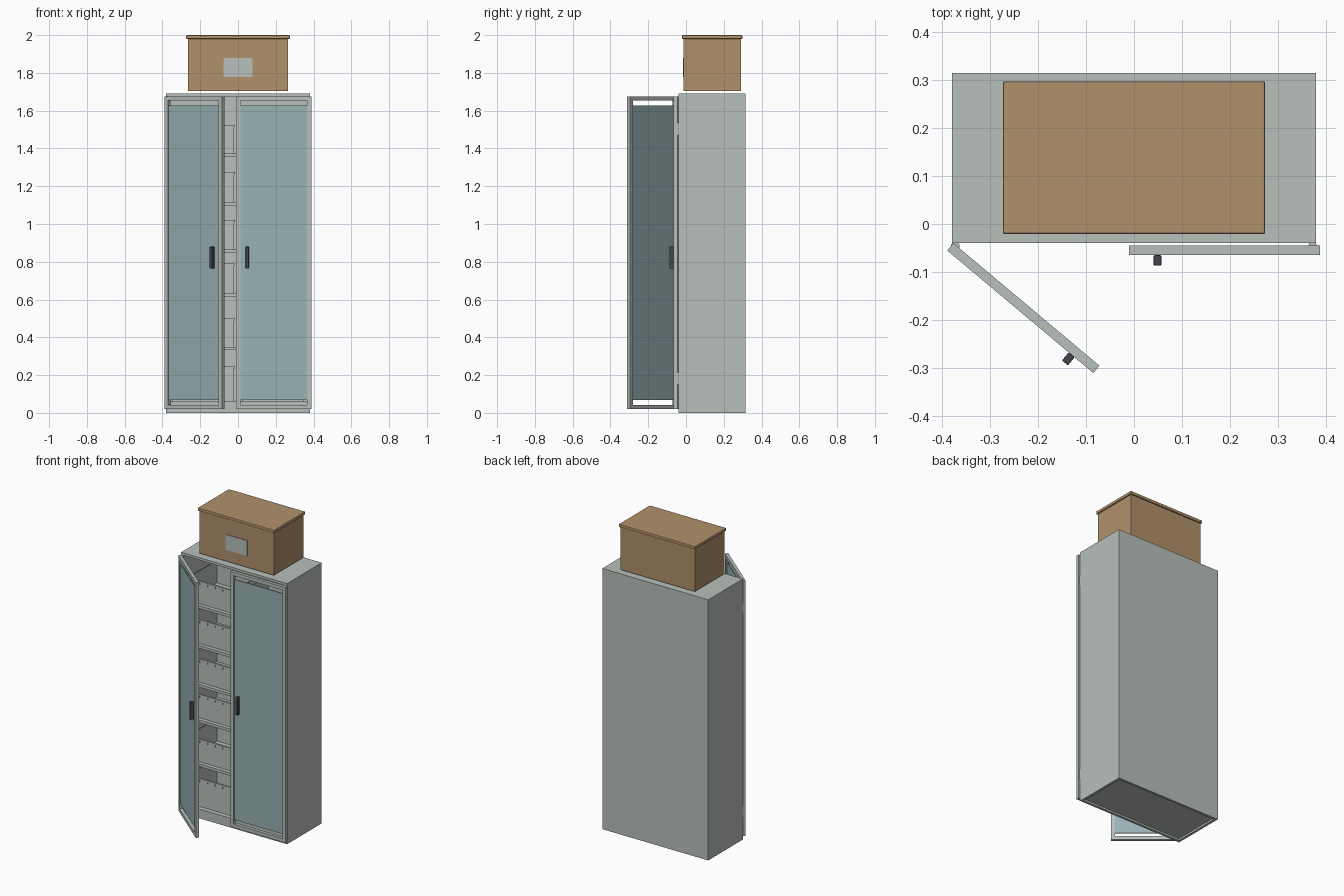
import bpy, math
from mathutils import Matrix, Vector

old = bpy.data.objects.get("Cube")
if old:
    bpy.data.objects.remove(old, do_unlink=True)


def material(name, rgb):
    m = bpy.data.materials.new(name)
    m.use_nodes = True
    m.diffuse_color = (*rgb, 1)
    m.node_tree.nodes["Principled BSDF"].inputs["Base Color"].default_value = (*rgb, 1)
    return m


GREY = material("pale grey metal", (0.48, 0.525, 0.497))
GLASS = material("teal glass", (0.314, 0.445, 0.456))
BROWN = material("cardboard brown", (0.434, 0.283, 0.147))
DARK = material("dark handle", (0.055, 0.062, 0.075))


def box(name, x, y, z, mat, bevel=0, parent=None):
    """Block spanning the given (min, max) ranges."""
    bpy.ops.mesh.primitive_cube_add(size=1)
    o = bpy.context.object
    o.name = name
    size = [b - a for a, b in (x, y, z)]
    mid = Vector([(a + b) / 2 for a, b in (x, y, z)])
    o.data.transform(Matrix.Translation(mid) @ Matrix.Diagonal((*size, 1)))
    o.data.materials.append(mat)
    if bevel:
        mod = o.modifiers.new("Bevel", "BEVEL")
        mod.width = bevel
        mod.segments = 2
    o.parent = parent
    return o


# Cabinet carcass
W, FRONT, BACK, TOP, T = 0.38, -0.04, 0.315, 1.69, 0.016
for side, s in (("left", 1), ("right", -1)):
    box(f"side_panel_{side}", sorted((s * W, s * (W - T))), (FRONT, BACK), (0, TOP), GREY)
inner = (-W + T, W - T)
box("top_panel", inner, (FRONT, BACK), (TOP - T, TOP), GREY)
box("back_panel", inner, (BACK - T, BACK), (0, TOP - T), GREY)
box("floor_panel", inner, (FRONT + T, BACK - T), (0.012, 0.06), GREY)
box("base_rail", inner, (FRONT, FRONT + T), (0, 0.06), GREY)


def bin_box(name, x0, x1, z0, z1):
    """Open storage bin with a rim and short ribs along the front."""
    y0, y1, t = -0.01, 0.28, 0.006
    box(name + "_floor", (x0, x1), (y0, y1), (z0, z0 + t), GREY)
    for i, y in enumerate((y0, y1 - t)):
        box(f"{name}_wall_{i}", (x0, x1), (y, y + t), (z0 + t, z1), GREY)
    for i, x in enumerate((x0, x1 - t)):
        box(f"{name}_end_{i}", (x, x + t), (y0 + t, y1 - t), (z0 + t, z1), GREY)
    box(name + "_rim", (x0 - t, x1 + t), (y0 - t, y0), (z1 - 0.01, z1), GREY)
    for i in range(6):
        x = x0 + (x1 - x0) * (i + 0.5) / 6
        box(f"{name}_rib_{i}", (x - 0.003, x + 0.003), (y0 - 0.004, y0),
            (z1 - 0.025, z1 - 0.01), GREY)


# Shelves, each holding a pair of bins
levels = [0.06, 0.35, 0.635, 0.865, 1.117, 1.375]
bin_tops = [0.245, 0.50, 0.79, 1.02, 1.275, 1.525]
for i, (level, top) in enumerate(zip(levels, bin_tops)):
    if i:
        box(f"shelf_{i}", inner, (FRONT + 0.005, BACK - T), (level - 0.018, level), GREY)
    bin_box(f"right_bin_{i}", -0.35, -0.021, level, top)
    bin_box(f"left_bin_{i}", 0.021, 0.35, level, top)


def door(side, s, location, angle):
    """Framed glass door whose origin is its rear hinge corner."""
    length, depth, z0, z1 = 0.398, 0.02, 0.02, 1.675
    stile, rail = 0.024, 0.022
    hinge = bpy.data.objects.new(f"{side}_door_pivot", None)
    bpy.context.collection.objects.link(hinge)
    hinge.location = location
    hinge.rotation_euler.z = angle
    hinge.hide_render = True

    def part(name, a, b, y, z, mat, bevel=0):
        box(f"{side}_door_{name}", sorted((-s * a, -s * b)), y, z, mat, bevel, hinge)

    y = (-depth, 0)
    part("hinge_stile", 0, stile, y, (z0, z1), GREY)
    part("free_stile", length - stile, length, y, (z0, z1), GREY)
    part("bottom_rail", stile, length - stile, y, (z0, z0 + rail), GREY)
    part("top_rail", stile, length - stile, y, (z1 - rail, z1), GREY)
    # Pane stops short of the rails, leaving a slot above and below
    part("glass", stile, length - stile, (-0.013, -0.007), (0.068, 1.627), GLASS)
    part("handle", 0.331, 0.347, (-depth - 0.022, -depth), (0.765, 0.88), DARK, 0.002)


door("left", 1, (0.388, -0.045, 0), 0)
door("right", -1, (-0.377, -0.04, 0), math.radians(-40))

# Hinge knuckles
for side, s in (("left", 1), ("right", -1)):
    for level, z in (("lower", 0.182), ("upper", 1.502)):
        bpy.ops.mesh.primitive_cylinder_add(vertices=16, radius=0.009, depth=0.064,
                                            location=(s * 0.373, -0.046, z))
        knuckle = bpy.context.object
        knuckle.name = f"{side}_{level}_hinge"
        knuckle.data.materials.append(GREY)
        bpy.ops.object.shade_smooth_by_angle()

# Cardboard box on top, with lid and blank label
box("carton", (-0.266, 0.266), (-0.013, 0.29), (1.703, 1.982), BROWN)
box("carton_lid", (-0.274, 0.274), (-0.021, 0.298), (1.98, 2.0), BROWN, 0.004)
box("carton_label", (-0.076, 0.076), (-0.017, -0.013), (1.778, 1.878), GREY)
